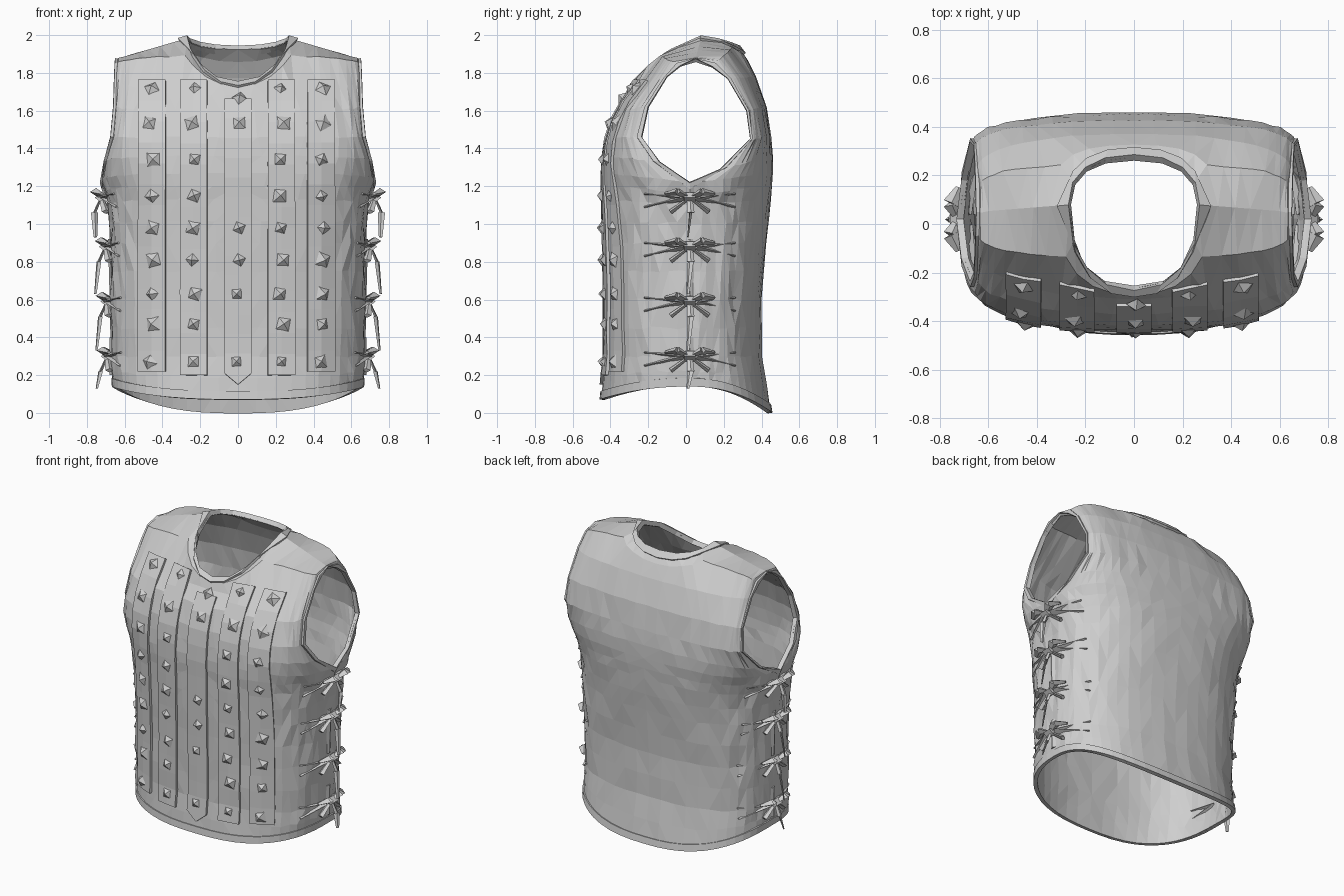
import bpy, bmesh, math, random
from mathutils import Vector
from mathutils.bvhtree import BVHTree

random.seed(4)
cube = bpy.data.objects.get("Cube")
if cube:
    bpy.data.objects.remove(cube)

grey = bpy.data.materials.new("plain grey cloth")
grey.use_nodes = True
COLOUR = (0.62, 0.62, 0.62, 1)
grey.diffuse_color = COLOUR
grey.node_tree.nodes["Principled BSDF"].inputs["Base Color"].default_value = COLOUR


def finish(name, bm, mirror=True, thick=0.0, offset=0.0):
    """Turn a bmesh into a flat shaded object, mirrored and thickened."""
    mesh = bpy.data.meshes.new(name)
    bm.to_mesh(mesh)
    bm.free()
    mesh.materials.append(grey)
    obj = bpy.data.objects.new(name, mesh)
    bpy.context.collection.objects.link(obj)
    if mirror:
        mod = obj.modifiers.new("Mirror", 'MIRROR')
        mod.use_clip = True
    if thick:
        mod = obj.modifiers.new("Solidify", 'SOLIDIFY')
        mod.thickness, mod.offset = thick, offset


def strip(bm, rows):
    """Skin a list of equally long point rows with quads."""
    vs = [[bm.verts.new(p) for p in row] for row in rows]
    for a, b in zip(vs, vs[1:]):
        for i in range(len(a) - 1):
            bm.faces.new((a[i], a[i + 1], b[i + 1], b[i]))
    return vs


def toward(a, b, dist):
    d = b - a
    return a + d * min(1, dist / max(d.length, 1e-4))


# Torso panels: centre y, centre z, edge x, edge y, edge z, roundness
COLS, NECK, ARMPIT = 14, 4, 10
FRONT = [(-.45, .07, .66, .02, .14, .78), (-.425, .3, .67, .02, .3, .76),
         (-.425, .6, .675, .02, .6, .76), (-.43, .9, .675, .02, .9, .74),
         (-.435, 1.13, .685, .02, 1.1, .7), (-.437, 1.27, .72, .02, 1.22, .64),
         (-.432, 1.36, .70, -.14, 1.33, .7), (-.415, 1.46, .665, -.235, 1.46, .78),
         (-.37, 1.6, .65, -.2, 1.62, .85), (-.31, 1.68, .645, -.1, 1.78, .95)]
BACK = [(.45, 0, .66, .02, .14, .8), (.40, .3, .67, .02, .3, .82),
        (.40, .6, .675, .02, .6, .82), (.425, .9, .675, .02, .9, .8),
        (.45, 1.13, .685, .02, 1.1, .75), (.46, 1.27, .72, .02, 1.22, .66),
        (.46, 1.36, .70, .18, 1.29, .7), (.45, 1.46, .665, .34, 1.45, .85),
        (.425, 1.62, .65, .32, 1.6, .85), (.37, 1.78, .645, .22, 1.77, .85)]


def section(yc, zc, xe, ye, ze, p):
    bend = 2.2 if zc < .2 else 1                    # hem dips late, near the centre
    row = []
    for i in range(COLS + 1):
        u = i / COLS
        a = math.pi / 2 * u ** 1.25 * (1.6 - .6 * u)
        s, c = math.sin(a) ** p, max(0, math.cos(a)) ** p
        row.append(Vector((xe * s, ye + (yc - ye) * c, ze + (zc - ze) * c ** bend)))
    return row


def panel(keys, neck_y, neck_drop):
    rows = [section(*k) for k in keys]
    for n in range(5, 0, -1):                       # finer rows below the armpit
        rows.insert(n, [(a + b) / 2 for a, b in zip(rows[n - 1], rows[n])])
    last, top, mid = rows[-1], [], []
    for i, q in enumerate(last):
        if i <= NECK:                               # neckline
            t = i / NECK * math.pi / 2
            c = max(0, math.cos(t)) ** .85
            top.append(Vector((.265 * math.sin(t) ** .85, .08 + (neck_y - .08) * c,
                               1.985 - neck_drop * c ** 1.5)))
        else:                                       # shoulder seam
            f = (q.x - last[NECK].x) / (last[-1].x - last[NECK].x)
            top.append(Vector((.265 + .375 * f, .08 - .03 * f, 1.985 - .11 * f)))
    for i, (a, b) in enumerate(zip(last, top)):     # rounded crest of the shoulder
        lift = .012 + .065 * abs(math.sin(math.pi * i / COLS)) ** .7 * min(1, i / NECK)
        side = math.copysign(.4, neck_y)
        mid.append((a + b) / 2 + Vector((0, side * lift, lift * .8)))
    return rows + [mid, top]


front = panel(FRONT, -.265, .24)
back = panel(BACK, .275, .05)

bm = bmesh.new()
for rows in (front, back):
    strip(bm, rows)
bmesh.ops.remove_doubles(bm, verts=bm.verts, dist=.002)
for v in bm.verts:                                  # slight crumple of the cloth
    if not v.is_boundary:
        pull = .008 if abs(v.co.y) < .3 and .2 < v.co.z < 1.2 else .004
        v.co += Vector([random.uniform(-pull, pull) for _ in range(3)])
bmesh.ops.triangulate(bm, faces=bm.faces, quad_method='SHORT_EDGE')
bmesh.ops.recalc_face_normals(bm, faces=bm.faces)
if sum(f.normal.y * f.calc_center_median().y for f in bm.faces) < 0:
    bmesh.ops.reverse_faces(bm, faces=bm.faces)
tree = BVHTree.FromBMesh(bm)
finish("vest_body", bm, thick=.018, offset=-1)


# Trim bands round the neck, armholes and hem
def neck_edge(rows):
    pts = [(rows[-1][i], rows[-2][i]) for i in range(NECK)]
    return pts + [(rows[-1][NECK], rows[-1][NECK + 2])]


def arm_edge(rows):
    return [(r[-1], r[-2]) for r in rows[ARMPIT + 1:]]


armpit = [(front[ARMPIT][-1], front[ARMPIT - 1][-1])]
edges = {
    "neck_trim": (neck_edge(front) + neck_edge(back)[-2::-1], .05, .03),
    "armhole_trim": (armpit + arm_edge(front) + arm_edge(back)[-2::-1] + armpit, .035, .024),
    "hem_trim": (list(zip(front[0], front[1])) + list(zip(back[0], back[1]))[-2::-1], .045, .016),
}
for name, (pairs, width, thick) in edges.items():
    bm = bmesh.new()
    strip(bm, [[a, toward(a, b, width)] for a, b in pairs])
    bmesh.ops.remove_doubles(bm, verts=bm.verts, dist=.001)
    bmesh.ops.recalc_face_normals(bm, faces=bm.faces)
    finish(name, bm, thick=thick)


def chest(x, z):
    """Point and outward normal on the front of the body."""
    hit, normal, _, _ = tree.ray_cast(Vector((max(abs(x), .004), -2, z)), Vector((0, 1, 0)))
    side = -1 if x < 0 else 1
    return Vector((x, hit.y, z)), Vector((normal.x * side, normal.y, normal.z))


# Chest straps with pyramid studs
STRAPS = {"right_outer": (-.455, .22, 1.76), "right_inner": (-.235, .2, 1.76),
          "middle": (0, .21, 1.66), "left_inner": (.23, .2, 1.76), "left_outer": (.44, .22, 1.76)}
LEVELS = [.27, .47, .63, .81, .98, 1.15, 1.34, 1.53, 1.71]
studs = bmesh.new()
for name, (cx, low, high) in STRAPS.items():
    bm = bmesh.new()
    rows = []
    for n in range(15):
        z = low + (high - low) * n / 14
        rows.append([chest(cx + dx, z)[0] + Vector((0, -.008, 0)) for dx in (-.072, 0, .072)])
    grid = strip(bm, rows)
    if name == "middle":                            # pointed lower end
        tip = bm.verts.new(chest(0, .15)[0] + Vector((0, -.008, 0)))
        for i in (0, 1):
            bm.faces.new((tip, grid[0][i + 1], grid[0][i]))
    finish(name + "_strap", bm, mirror=False, thick=.016)
    for k, z in enumerate(LEVELS):
        if name == "middle" and k in (1, 5, 6):
            continue
        pos, nor = chest(cx + random.uniform(-.012, .012), min(z, high))
        turn = nor.to_track_quat('Z', 'Y')
        spin, size = random.uniform(0, 1.5), random.uniform(.04, .055)
        ring = [studs.verts.new(pos + nor * .01 + turn @ Vector(
            (size * math.cos(spin + a * math.pi / 2), size * math.sin(spin + a * math.pi / 2), 0)))
            for a in range(4)]
        peak = studs.verts.new(pos + nor * .04)
        for a in range(4):
            studs.faces.new((ring[a], ring[(a + 1) % 4], peak))
        studs.faces.new(ring[::-1])
finish("strap_studs", studs, mirror=False)


def blade(bm, a, b, r1, r2, flat=.4):
    """Tapered four sided strip from a to b."""
    a, b = Vector(a), Vector(b)
    turn = (b - a).to_track_quat('Z', 'X')
    ends = []
    for p, r in ((a, r1), (b, r2)):
        ends.append([bm.verts.new(p + turn @ Vector((r * sx * flat, r * sy, 0)))
                     for sx, sy in ((1, 0), (0, 1), (-1, 0), (0, -1))])
    for i in range(4):
        j = (i + 1) % 4
        bm.faces.new((ends[0][i], ends[0][j], ends[1][j], ends[1][i]))
    bm.faces.new(ends[0][::-1])
    bm.faces.new(ends[1])


def flank(y, z, out=0.0):
    hit = tree.ray_cast(Vector((2, y, z)), Vector((-1, 0, 0)))[0]
    return hit + Vector((out, 0, 0))


# Side lacing: bows, hanging tails and pinched folds
bows, folds = bmesh.new(), bmesh.new()
for z, drop in ((1.14, .21), (.88, .25), (.59, .26), (.3, .17)):
    knot = flank(.02, z, .025)
    x, y = knot.x, knot.y
    blade(bows, (x, y - .03, z), (x, y + .03, z), .034, .034, .8)
    for s in (-1, 1):
        tip = flank(y + s * .13, z + .02, .025)
        half = (knot + tip) / 2 + Vector((.03, 0, .02))
        blade(bows, knot, half, .012, .034, .6)
        blade(bows, half, tip, .034, .014, .6)
        blade(bows, knot, flank(y + s * .1, z - .075, .015), .012, .022, .6)
        for dz in (-.05, .02):
            blade(folds, flank(y + s * .03, z, .006), flank(y + s * .24, z + dz, .004), .035, .01, .5)
    knee = (x + .035, y + .005, z - .08)
    blade(bows, knot, knee, .014, .02)
    blade(bows, knee, (min(x + .055, .755), y - .01, z - drop), .02, .01)
for a, b in ((.62, .92), (1.15, 1.2), (.2, .4)):
    blade(bows, flank(.02, a), flank(.02, b), .022, .022, .5)
finish("side_bows", bows)
finish("side_folds", folds)
